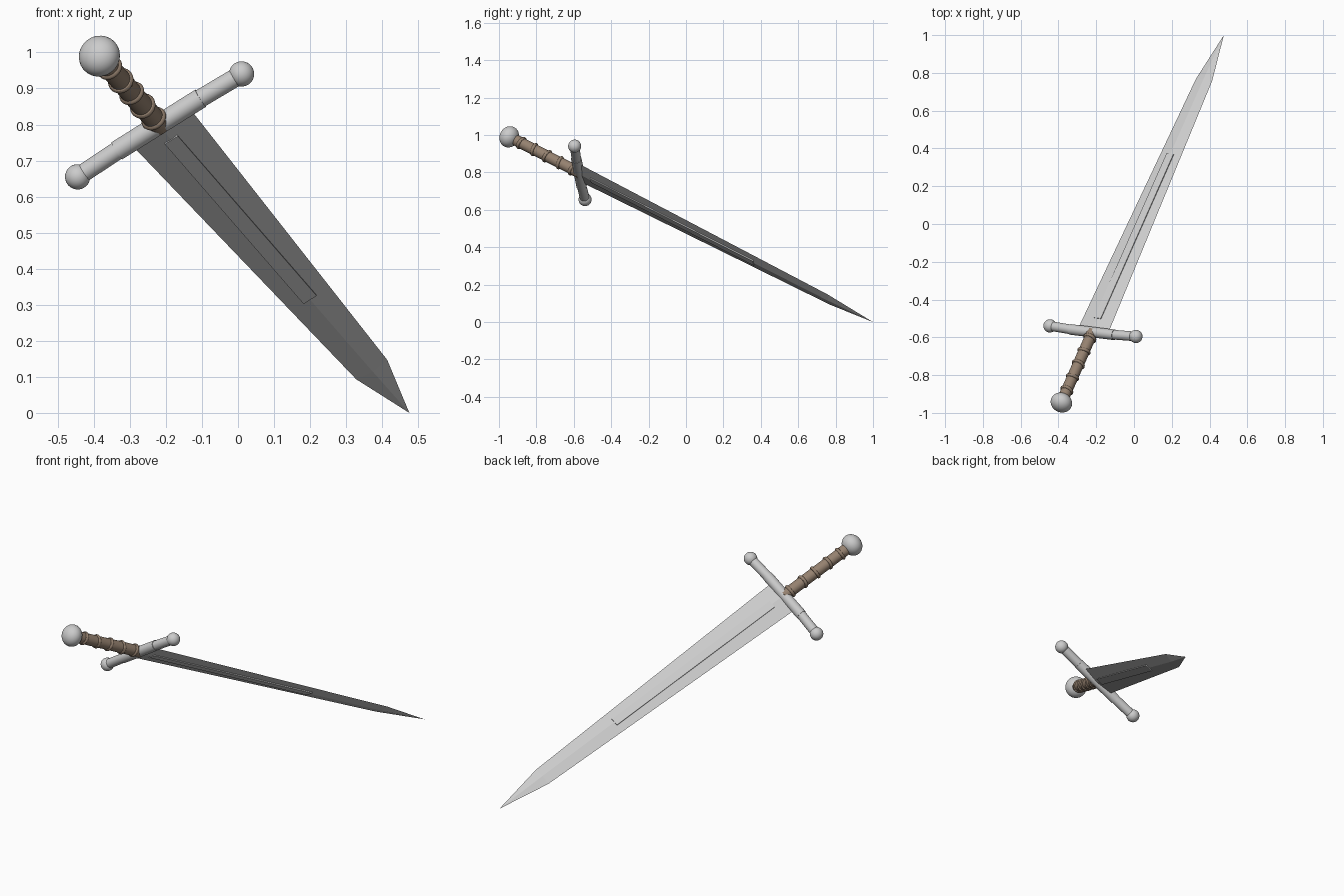
import bpy, bmesh, math
from mathutils import Matrix, Vector

if "Cube" in bpy.data.objects:
    bpy.data.objects.remove(bpy.data.objects["Cube"])

# Sword frame: local x = guard, y = towards tip, z = blade face normal
D = Vector((0.3666, 0.829, -0.422)).normalized()
X = Vector((0.843, -0.102, 0.528))
X = (X - D * X.dot(D)).normalized()
N = X.cross(D)
M = Matrix((X, D, N)).transposed().to_4x4()
M.translation = Vector((-0.2175, -0.5675, 0.7975))

leather = bpy.data.materials.new("leather")
leather.diffuse_color = (0.30, 0.22, 0.16, 1)
leather.use_nodes = True
leather.node_tree.nodes["Principled BSDF"].inputs["Base Color"].default_value = leather.diffuse_color


def place(name, local=Matrix(), mat=None, smooth=True):
    ob = bpy.context.object
    ob.name = name
    ob.matrix_world = M @ local
    if mat:
        ob.data.materials.append(mat)
    if smooth:
        bpy.ops.object.shade_smooth_by_angle()
    return ob


def rod(name, a, b, r, mat=None):
    a, b = Vector(a), Vector(b)
    bpy.ops.mesh.primitive_cylinder_add(vertices=32, radius=r, depth=(b - a).length)
    rot = (b - a).to_track_quat('Z', 'Y').to_matrix().to_4x4()
    place(name, Matrix.Translation((a + b) / 2) @ rot, mat)


def ball(name, pos, scale):
    bpy.ops.mesh.primitive_uv_sphere_add(segments=32, ring_count=16, radius=1)
    place(name, Matrix.Translation(pos) @ Matrix.Diagonal((*scale, 1)))


# Blade: diamond section tapering to a point
bm = bmesh.new()
rings = []
for y, w, t in ((0, 0.096, 0.010), (1.605, 0.051, 0.008)):
    rings.append([bm.verts.new(p) for p in ((w, y, 0), (0, y, t), (-w, y, 0), (0, y, -t))])
tip = bm.verts.new((0, 1.89, 0))
bm.faces.new(rings[0])
for i in range(4):
    j = (i + 1) % 4
    bm.faces.new((rings[0][i], rings[0][j], rings[1][j], rings[1][i]))
    bm.faces.new((rings[1][i], rings[1][j], tip))
bmesh.ops.recalc_face_normals(bm, faces=bm.faces)
me = bpy.data.meshes.new("blade")
bm.to_mesh(me)
bm.free()
blade = bpy.data.objects.new("blade", me)
bpy.context.collection.objects.link(blade)
blade.matrix_world = M

# Raised centre strip on both faces
bpy.ops.mesh.primitive_cube_add(size=1)
place("blade_strip", Matrix.Translation((0, 0.601, 0)) @ Matrix.Diagonal((0.043, 1.05, 0.024, 1)),
      smooth=False)

# Cross guard: centre bar, slightly bent arms and ball ends
rod("guard_bar", (-0.138, -0.006, 0), (0.138, -0.006, 0), 0.028)
for s, side in ((-1, "left"), (1, "right")):
    rod("guard_arm_" + side, (s * 0.13, -0.006, 0), (s * 0.27, 0, 0), 0.0255)
    ball("guard_end_" + side, (s * 0.27, 0, 0), (0.035, 0.035, 0.035))

# Grip with tilted wrap rings
rod("grip", (0, -0.43, 0), (0, 0, 0), 0.030, leather)
for i in range(5):
    bpy.ops.mesh.primitive_torus_add(major_segments=32, minor_segments=12,
                                     major_radius=0.028, minor_radius=0.009)
    tilt = Matrix.Rotation(math.radians(90 + (8 if i % 2 else -8)), 4, 'X')
    place(f"grip_ring_{i + 1}", Matrix.Translation((0, -0.045 - i * 0.083, 0)) @ tilt, leather)

# Pommel
ball("pommel", (0, -0.4555, 0), (0.058, 0.0505, 0.058))
